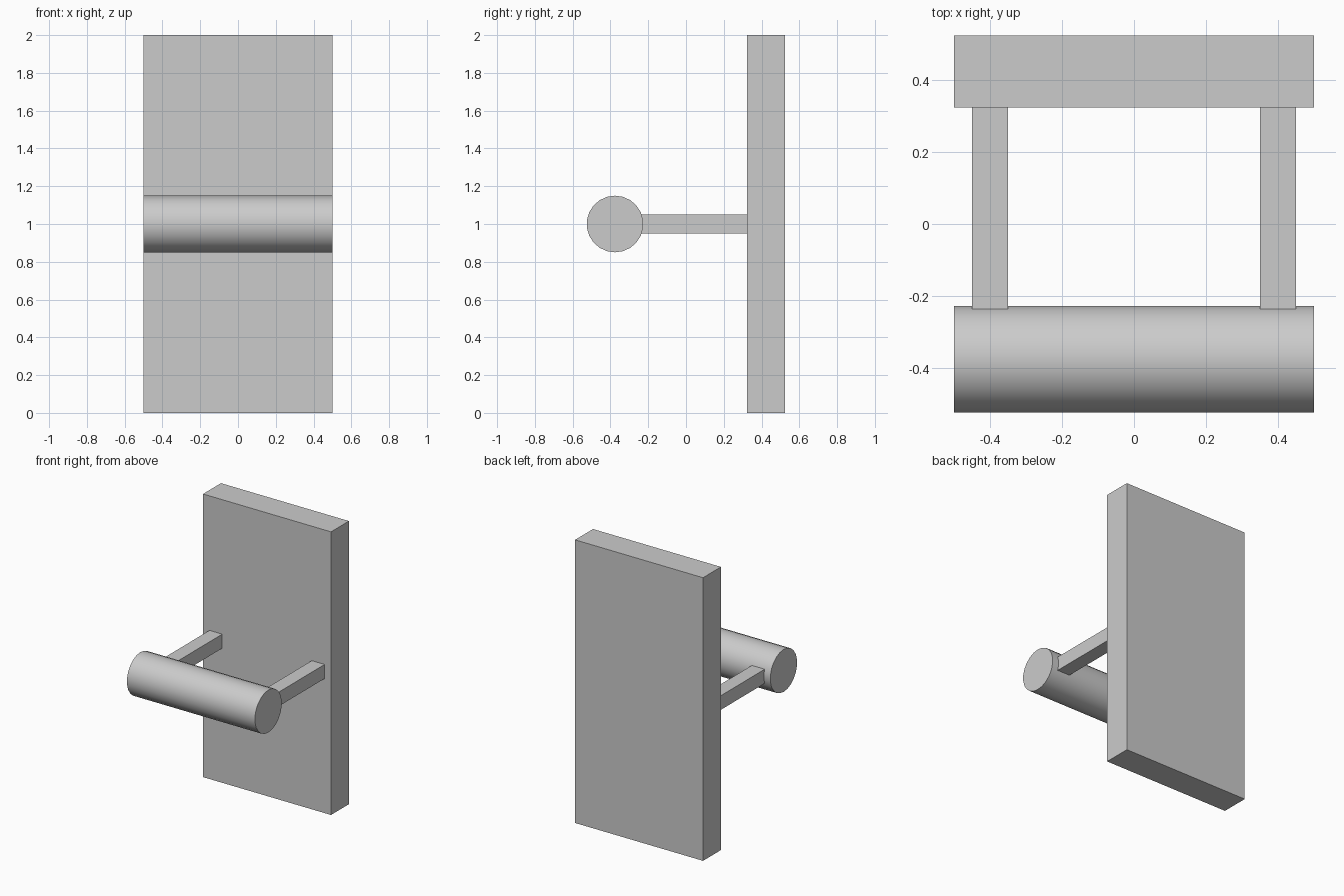
import bpy, bmesh
from math import sin, cos, pi, radians

if "Cube" in bpy.data.objects:
    bpy.data.objects.remove(bpy.data.objects["Cube"])

def box(name, lo, hi):
    centre = [(a + b) / 2 for a, b in zip(lo, hi)]
    bpy.ops.mesh.primitive_cube_add(size=1, location=centre)
    ob = bpy.context.object
    ob.name = name
    ob.scale = [b - a for a, b in zip(lo, hi)]
    bpy.ops.object.transform_apply(location=False, rotation=False, scale=True)
    return ob

def roller(name, y, z, radius, half, sides):
    # polygon profile with a corner at the top, extruded along x
    bm = bmesh.new()
    ring = [bm.verts.new((-half, radius * sin(2 * pi * i / sides), radius * cos(2 * pi * i / sides)))
            for i in range(sides)]
    cap = bm.faces.new(ring)
    ext = bmesh.ops.extrude_face_region(bm, geom=[cap], use_keep_orig=True)
    moved = [g for g in ext["geom"] if isinstance(g, bmesh.types.BMVert)]
    bmesh.ops.translate(bm, verts=moved, vec=(2 * half, 0, 0))
    bmesh.ops.recalc_face_normals(bm, faces=bm.faces)
    me = bpy.data.meshes.new(name)
    bm.to_mesh(me)
    bm.free()
    ob = bpy.data.objects.new(name, me)
    ob.location = (0, y, z)
    bpy.context.collection.objects.link(ob)
    bpy.ops.object.select_all(action='DESELECT')
    ob.select_set(True)
    bpy.context.view_layer.objects.active = ob
    bpy.ops.object.shade_smooth_by_angle(angle=radians(30))
    return ob

front, back, bar_y = 0.324, 0.524, -0.376

# upright back panel
box("back_panel", (-0.5, front, 0), (0.5, back, 2))

# two arms reaching from the panel into the bar
for side, name in ((-1, "left_arm"), (1, "right_arm")):
    x = side * 0.4
    box(name, (x - 0.05, bar_y, 0.95), (x + 0.05, front, 1.05))

# round horizontal bar
roller("horizontal_bar", bar_y, 1.0, 0.15, 0.5, 22)
